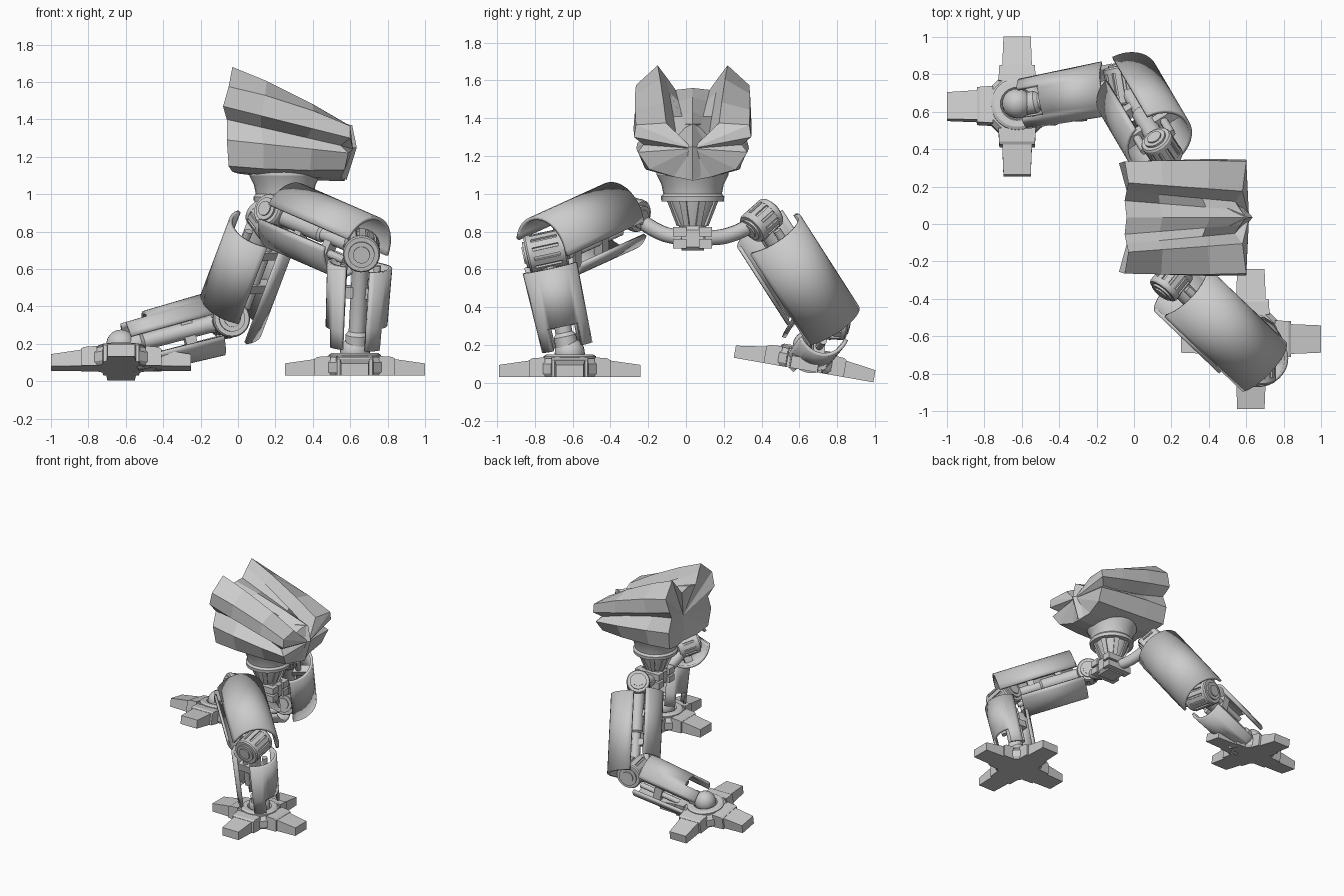
import bpy, bmesh
from math import cos, sin, pi, radians
from mathutils import Matrix, Vector

if "Cube" in bpy.data.objects:
    bpy.data.objects.remove(bpy.data.objects["Cube"])


def make(name, verts, faces, M=Matrix(), smooth=False):
    me = bpy.data.meshes.new(name)
    me.from_pydata([M @ Vector(v) for v in verts], [], faces)
    bm = bmesh.new()
    bm.from_mesh(me)
    bmesh.ops.recalc_face_normals(bm, faces=bm.faces)
    bm.to_mesh(me)
    bm.free()
    ob = bpy.data.objects.new(name, me)
    bpy.context.collection.objects.link(ob)
    if smooth:
        bpy.ops.object.select_all(action='DESELECT')
        ob.select_set(True)
        bpy.context.view_layer.objects.active = ob
        bpy.ops.object.shade_smooth_by_angle(angle=radians(25))
    return ob


def frame(origin, axis, hint):
    """Local z along axis, local x close to hint."""
    z = Vector(axis).normalized()
    x = Vector(hint)
    x = (x - z * x.dot(z)).normalized()
    y = z.cross(x)
    M = Matrix((x, y, z)).transposed().to_4x4()
    M.translation = Vector(origin)
    return M


def lathe(name, prof, M=Matrix(), seg=24, smooth=True, turn=0):
    verts = [(r * cos(2 * pi * i / seg + turn), r * sin(2 * pi * i / seg + turn), z)
             for r, z in prof for i in range(seg)]
    faces = [(k * seg + i, k * seg + (i + 1) % seg, (k + 1) * seg + (i + 1) % seg, (k + 1) * seg + i)
             for k in range(len(prof) - 1) for i in range(seg)]
    faces += [tuple(range(seg)), tuple(range((len(prof) - 1) * seg, len(prof) * seg))]
    return make(name, verts, faces, M, smooth)


def prism(name, prof, w0, w1, M):
    """Profile in local x-z, half width blends from w0 to w1 along x."""
    lo, hi = min(p[0] for p in prof), max(p[0] for p in prof)
    n = len(prof)
    verts = [(x, s * (w0 + (w1 - w0) * (x - lo) / (hi - lo)), z) for s in (-1, 1) for x, z in prof]
    faces = [(i, (i + 1) % n, n + (i + 1) % n, n + i) for i in range(n)]
    faces += [tuple(range(n)), tuple(range(n, 2 * n))]
    return make(name, verts, faces, M)


def shell(name, M, t0, t1, rx, ry, side, half=80, notch=0.0, taper=1.0):
    """Curved armour plate around local z with an optional notch in its far end."""
    n, rows = 16, [t0, t1 - notch, t1] if notch else [t0, t1]
    verts = []
    for k, t in enumerate(rows):
        f = 1 + (taper - 1) * (t - t0) / (t1 - t0)
        for i in range(n + 1):
            a = radians(half) * (2 * i / n - 1)
            verts.append((side * rx * f * cos(a), ry * f * sin(a), t))
    faces = [(k * (n + 1) + i, k * (n + 1) + i + 1, (k + 1) * (n + 1) + i + 1, (k + 1) * (n + 1) + i)
             for k in range(len(rows) - 1) for i in range(n) if not (k == 1 and 4 <= i < 12)]
    ob = make(name, verts, faces, M, True)
    mod = ob.modifiers.new("thickness", 'SOLIDIFY')
    mod.thickness = 0.02
    mod.offset = 0
    return ob


def joint(name, M, r, length):
    """Ribbed barrel with stepped end caps along local z."""
    h = length / 2
    half = [(r * .45, h), (r * .45, h - .008), (r * .7, h - .008), (r * .7, h - .02), (r * .93, h - .02),
            (r, h - .03), (r, h - .055), (r * .9, h - .055)]
    lathe(name, half + [(a, -z) for a, z in reversed(half)], M)
    for i in range(12):
        R = M @ Matrix.Rotation(i * pi / 6, 4, 'Z')
        prism(name + "_rib", [(r * .8, -h + .05), (r * .98, -h + .05), (r * .98, h - .05), (r * .8, h - .05)],
              r * .17, r * .17, R)


def tube(name, pts, r):
    cu = bpy.data.curves.new(name, 'CURVE')
    cu.dimensions = '3D'
    cu.bevel_depth, cu.bevel_resolution, cu.use_fill_caps = r, 3, True
    sp = cu.splines.new('BEZIER')
    sp.bezier_points.add(len(pts) - 1)
    for p, co in zip(sp.bezier_points, pts):
        p.co = co
        p.handle_left_type = p.handle_right_type = 'AUTO'
    ob = bpy.data.objects.new(name, cu)
    bpy.context.collection.objects.link(ob)


def foot(name, M):
    lathe(name + "_plate", [(.17, 0), (.185, .02), (.185, .07), (.16, .1)], M, 8, False, pi / 8)
    lathe(name + "_ring", [(.14, .09), (.14, .11), (.125, .12), (.09, .12), (.08, .1)], M)
    lathe(name + "_ball", [(.08 * cos(a), .13 + .08 * sin(a)) for a in
                           [radians(d) for d in range(-80, 86, 15)]], M)
    for i in range(4):
        R = M @ Matrix.Rotation(i * pi / 2, 4, 'Z')
        prism(name + "_toe_band", [(.13, 0), (.215, 0), (.215, .09), (.2, .1), (.13, .105)], .1, .095, R)
        prism(name + "_toe", [(.2, 0), (.375, 0), (.375, .065), (.2, .09)], .08, .073, R)


def leg(name, hip, knee, ankle, n_up, n_low, pelvis):
    hip, knee, ankle = Vector(hip), Vector(knee), Vector(ankle)
    U, L = frame(hip, knee - hip, n_up), frame(knee, ankle - knee, n_low)
    lu, ll = (knee - hip).length, (ankle - knee).length
    turn = Matrix.Rotation(pi / 2, 4, 'X')
    joint(name + "_hip", U @ turn, .088, .2)
    joint(name + "_knee", L @ turn, .1, .25)
    # rods and pistons
    lathe(name + "_thigh_rod", [(.05, .04), (.05, lu * .55), (.038, lu * .57), (.038, lu - .04)], U)
    lathe(name + "_shin_rod", [(.06, .05), (.045, .12), (.045, ll - .12), (.06, ll - .1), (.06, ll)], L)
    for s in (-1, 1):
        lathe(name + "_thigh_piston", [(.022, .07), (.022, lu - .08)], U @ Matrix.Translation((s * .085, 0, 0)), 12)
        lathe(name + "_shin_piston", [(.02, .08), (.02, ll - .17)], L @ Matrix.Translation((s * .09, 0, 0)), 12)
        # brackets joining armour to the rods
        for t in (.2, .42):
            prism(name + "_bracket", [(0, t), (.17, t), (.17, t + .05), (0, t + .05)], .03, .03,
                  U @ Matrix.Rotation(0 if s > 0 else pi, 4, 'Z'))
        prism(name + "_shin_bracket", [(0, .2), (.14, .2), (.14, .26), (0, .26)], .03, .03,
              L @ Matrix.Rotation(0 if s > 0 else pi, 4, 'Z'))
    # armour plates
    shell(name + "_thigh_plate_outer", U, .09, lu + .03, .19, .175, 1, 82)
    shell(name + "_thigh_plate_inner", U, .06, .56, .18, .175, -1, 70)
    shell(name + "_shin_plate_outer", L, .09, ll - .04, .16, .145, 1, 72, .12, .92)
    shell(name + "_shin_plate_inner", L, .07, ll - .04, .17, .14, -1, 62, .1, .92)
    # arm from the pelvis to the hip
    p = Vector(pelvis)
    tube(name + "_hip_arm", [p, p.lerp(hip, .4) - Vector((0, 0, .025)), hip], .042)


leg("front_leg", (.2, -.3, .9), (.66, -.74, .7), (.63, -.62, .15), (.385, 0, .92), (1, 0, 0), (.24, -.02, .765))
leg("rear_leg", (.15, .4, .86), (-.05, .74, .33), (-.62, .635, .18), (.79, .49, .04), (-.26, 0, .96),
    (.24, .09, .765))
foot("front_foot", Matrix.Translation((.625, -.615, .03)))
foot("rear_foot", Matrix.Translation((-.625, .622, .068)) @ Matrix.Rotation(radians(-10), 4, 'X'))

# pelvis block and neck
C = Matrix.Translation((.25, .035, 0))
prism("pelvis", [(-.08, .72), (-.06, .7), (.08, .7), (.1, .72), (.1, .81), (.08, .83), (-.06, .83), (-.08, .81)],
      .06, .06, C)
for s in (-1, 1):
    for z in (.735, .8):
        prism("pelvis_lug", [(-.1, z - .025), (.115, z - .025), (.115, z + .025), (-.1, z + .025)], .035, .035,
              C @ Matrix.Translation((0, s * .068, 0)))
lathe("neck_cone", [(.065, .8), (.075, .84), (.125, .95), (.13, .98)], C)
for i in range(8):
    prism("neck_fin", [(.06, .83), (.085, .83), (.14, .965), (.1, .965)], .012, .02,
          C @ Matrix.Rotation((i + .5) * pi / 4, 4, 'Z'))
lathe("neck_collar", [(.12, .96), (.165, .96), (.168, .985), (.155, 1.0), (.165, 1.05), (.19, 1.1), (.19, 1.14)], C)

# head: a faceted loft from back to nose, half sections as (x, y, z)
back = [(-.04, 0, 1.56), (-.05, .09, 1.55), (-.04, .14, 1.62), (-.03, .185, 1.68), (-.05, .3, 1.575),
        (-.08, .29, 1.47), (-.06, .235, 1.4), (-.06, .275, 1.29), (-.05, .25, 1.15), (-.03, .13, 1.12), (0, 0, 1.11)]
front = [(.6, 0, 1.37), (.57, .04, 1.35), (.54, .085, 1.3), (.58, .14, 1.375), (.6, .3, 1.365),
         (.6, .31, 1.3), (.55, .26, 1.26), (.59, .29, 1.22), (.57, .23, 1.13), (.55, .1, 1.09), (.57, 0, 1.07)]
push_y = [0, 0, 0, .0, .005, .01, -.035, .015, .01, 0, 0]
push_z = [.01, 0, .015, .02, .02, 0, 0, 0, -.01, -.01, -.01]
verts, faces = [], []
for t in (0, .3, .7, 1):
    k = 4 * t * (1 - t)
    half = [tuple(a + (b - a) * t for a, b in zip(p, q)) for p, q in zip(back, front)]
    half = [(x, y + k * dy, z + k * dz) for (x, y, z), dy, dz in zip(half, push_y, push_z)]
    verts += half + [(x, -y, z) for x, y, z in reversed(half[1:-1])]
n = 20
for k in range(3):
    faces += [(k * n + i, k * n + (i + 1) % n, (k + 1) * n + (i + 1) % n, (k + 1) * n + i) for i in range(n)]
verts += [(0, 0, 1.32), (.615, 0, 1.24)]
for base, tip in ((0, 4 * n), (3 * n, 4 * n + 1)):
    faces += [(base + i, base + (i + 1) % n, tip) for i in range(n)]
make("head", verts, faces, Matrix.Translation((0, .035, 0)))
# nose ridge on the front of the head
make("nose", [(.5, -.05, 1.37), (.5, .05, 1.37), (.61, 0, 1.37), (.57, -.075, 1.24), (.57, .075, 1.24),
              (.635, 0, 1.25), (.56, -.05, 1.09), (.56, .05, 1.09), (.58, 0, 1.075)],
     [(0, 1, 2), (0, 2, 5, 3), (2, 1, 4, 5), (3, 5, 8, 6), (5, 4, 7, 8), (6, 8, 7), (0, 3, 6, 7, 4, 1)],
     Matrix.Translation((0, .035, 0)))
